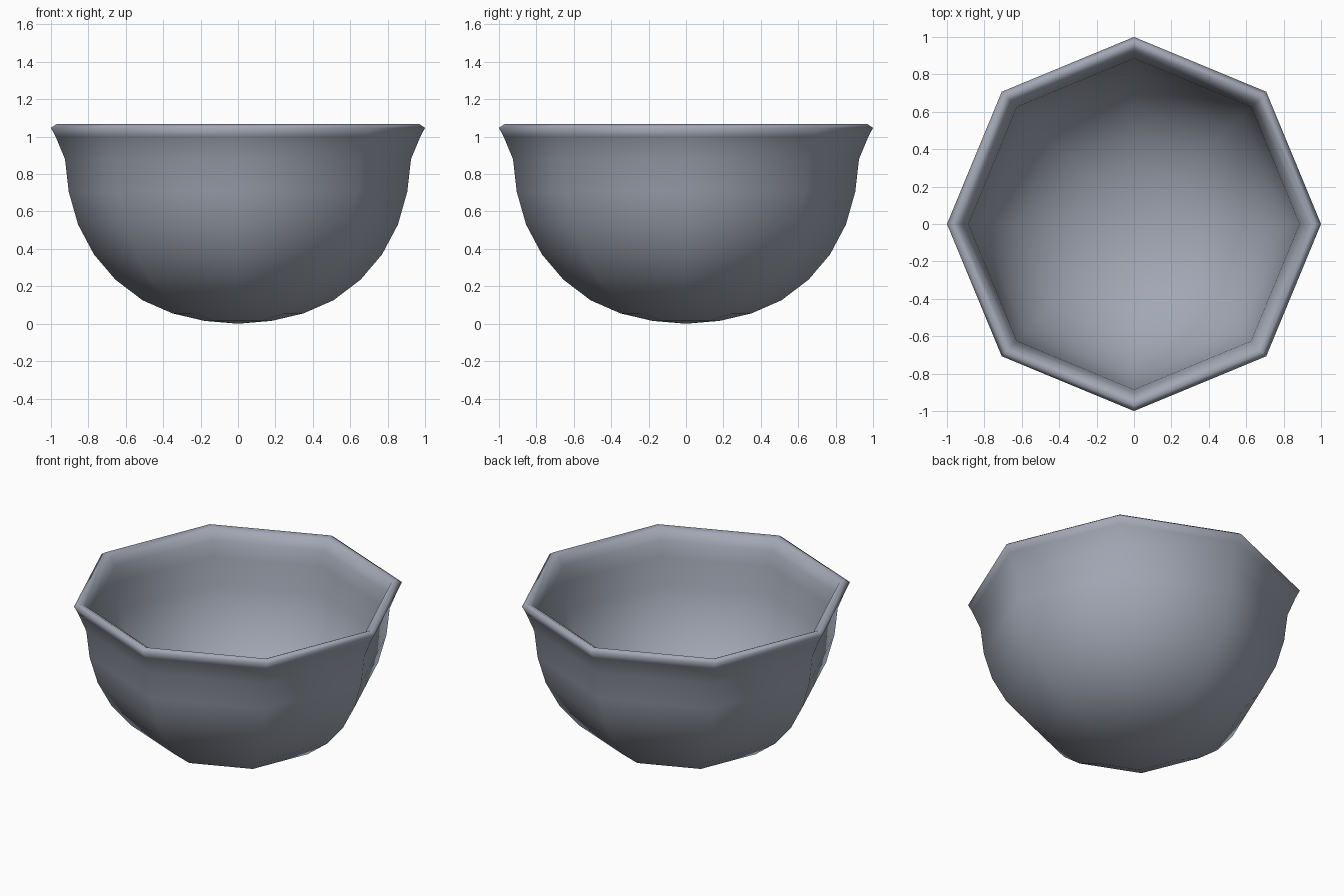
import bpy, bmesh
from math import cos, sin, pi

cube = bpy.data.objects.get("Cube")
if cube:
    bpy.data.objects.remove(cube, do_unlink=True)

SIDES = 8

# Wall profile as (radius, height): outside going up, over the rim, inside going down
outer = [(0.18, 0.015), (0.35, 0.055), (0.51, 0.125), (0.655, 0.235),
         (0.77, 0.37), (0.855, 0.53), (0.905, 0.705), (0.925, 0.88), (0.975, 1.0)]
rim = [(1.0, 1.047), (0.97, 1.067), (0.935, 1.05)]
inner = [(0.905, 0.99), (0.885, 0.89), (0.87, 0.71), (0.82, 0.545), (0.74, 0.395),
         (0.63, 0.265), (0.49, 0.16), (0.335, 0.092), (0.17, 0.054)]

# Glazed grey material
mat = bpy.data.materials.new("blue grey")
mat.use_nodes = True
colour = (0.36, 0.39, 0.46, 1)
mat.diffuse_color = colour
mat.node_tree.nodes["Principled BSDF"].inputs["Base Color"].default_value = colour

# Bowl: eight-sided lathe, closed by a centre point below and inside
bm = bmesh.new()
rings = [[bm.verts.new((r * cos(2 * pi * i / SIDES), r * sin(2 * pi * i / SIDES), z))
          for i in range(SIDES)] for r, z in outer + rim + inner]
bottom = bm.verts.new((0, 0, 0))
floor = bm.verts.new((0, 0, 0.04))
for i in range(SIDES):
    j = (i + 1) % SIDES
    bm.faces.new((bottom, rings[0][j], rings[0][i]))
    bm.faces.new((floor, rings[-1][i], rings[-1][j]))
    for a, b in zip(rings, rings[1:]):
        bm.faces.new((a[i], a[j], b[j], b[i]))
bmesh.ops.recalc_face_normals(bm, faces=bm.faces)
for f in bm.faces:
    f.smooth = True

mesh = bpy.data.meshes.new("bowl")
bm.to_mesh(mesh)
bm.free()
mesh.materials.append(mat)
bowl = bpy.data.objects.new("bowl", mesh)
bpy.context.collection.objects.link(bowl)
